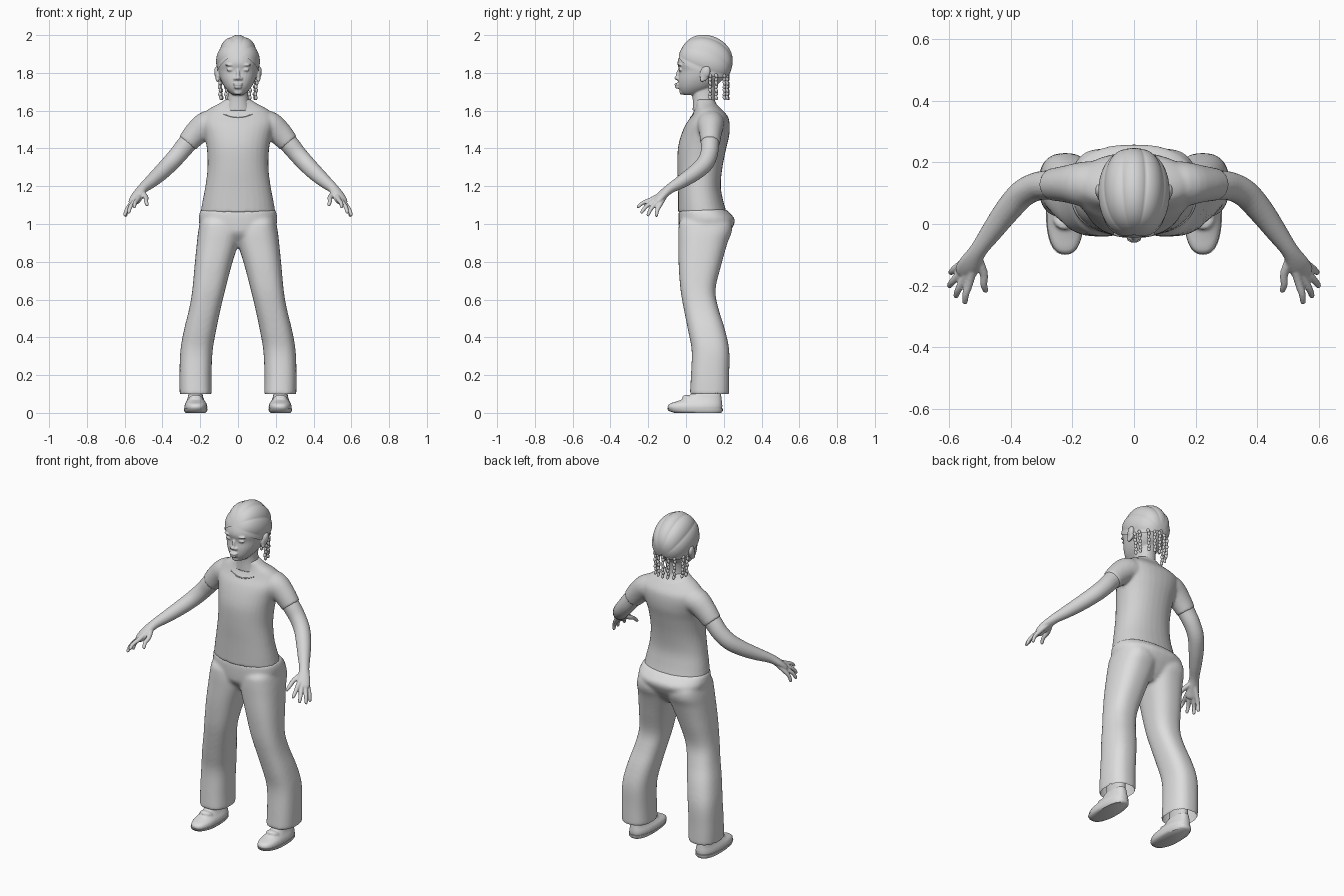
import bpy, bmesh, math
from mathutils import Vector, Matrix

if "Cube" in bpy.data.objects:
    bpy.data.objects.remove(bpy.data.objects["Cube"])


def mat(name, v):
    m = bpy.data.materials.new(name)
    m.diffuse_color = (v, v, v, 1)
    m.use_nodes = True
    m.node_tree.nodes["Principled BSDF"].inputs["Base Color"].default_value = m.diffuse_color
    return m


SKIN = mat("skin grey", 0.66)
SHIRT = mat("shirt grey", 0.64)
CLOTH = mat("trouser grey", 0.73)


def select(*obs):
    bpy.ops.object.select_all(action='DESELECT')
    for o in obs:
        o.select_set(True)
    bpy.context.view_layer.objects.active = obs[0]


def finish(name, bm, m, mirror=False, angle=50):
    if mirror:
        half = bm.verts[:] + bm.edges[:] + bm.faces[:]
        copy = bmesh.ops.duplicate(bm, geom=half)["geom"]
        for v in copy:
            if isinstance(v, bmesh.types.BMVert):
                v.co.x *= -1
    bmesh.ops.recalc_face_normals(bm, faces=bm.faces)
    me = bpy.data.meshes.new(name)
    bm.to_mesh(me)
    bm.free()
    me.materials.append(m)
    ob = bpy.data.objects.new(name, me)
    bpy.context.collection.objects.link(ob)
    select(ob)
    bpy.ops.object.shade_smooth_by_angle(angle=math.radians(angle))
    return ob


def fuse(name, obs, voxel, rounds):
    """Join closed parts into one blended surface."""
    select(*obs)
    bpy.ops.object.join()
    ob = bpy.context.object
    ob.name = name
    while len(ob.modifiers):
        ob.modifiers.remove(ob.modifiers[0])
    r = ob.modifiers.new("blend", 'REMESH')
    r.mode, r.voxel_size, r.use_smooth_shade = 'VOXEL', voxel, True
    s = ob.modifiers.new("soften", 'SMOOTH')
    s.factor, s.iterations = .5, rounds
    for mod in ("blend", "soften"):
        bpy.ops.object.modifier_apply(modifier=mod)
    return ob


def smooth_rows(rows, steps):
    """Catmull-Rom interpolation of rows of numbers."""
    out = []
    for i in range(len(rows) - 1):
        a, b, c, d = (rows[max(0, min(len(rows) - 1, i + k))] for k in (-1, 0, 1, 2))
        for s in range(steps):
            t = s / steps
            out.append([0.5 * (2 * q + (r - p) * t + (2 * p - 5 * q + 4 * r - w) * t * t
                               + (3 * q - p - 3 * r + w) * t ** 3)
                        for p, q, r, w in zip(a, b, c, d)])
    return out + [list(rows[-1])]


def skin_rings(rings):
    bm = bmesh.new()
    vs = [[bm.verts.new(p) for p in ring] for ring in rings]
    n = len(vs[0])
    for r, s in zip(vs, vs[1:]):
        for i in range(n):
            bm.faces.new((r[i], r[(i + 1) % n], s[(i + 1) % n], s[i]))
    bm.faces.new(vs[0])
    bm.faces.new(vs[-1])
    return bm


def loft(name, rows, m, n=32, e=2.2, steps=4, mirror=False):
    """Stack of superellipses; row = z, x min, x max, y front, y back."""
    rings = []
    for z, x0, x1, y0, y1 in smooth_rows(rows, steps):
        ring = []
        for i in range(n):
            c, s = math.cos(2 * math.pi * i / n), math.sin(2 * math.pi * i / n)
            c, s = (math.copysign(abs(k) ** (2 / e), k) for k in (c, s))
            ring.append(((x0 + x1) / 2 + (x1 - x0) / 2 * c, (y0 + y1) / 2 + (y1 - y0) / 2 * s, z))
        rings.append(ring)
    return finish(name, skin_rings(rings), m, mirror)


def centred(rows):
    return [(z, -w, w, a, b) for z, w, a, b in rows]


def tube(name, rows, m, n=16, steps=4, mirror=True):
    """Tube along a path; row = x, y, z, level radius, upright radius."""
    rows = smooth_rows(rows, steps)
    pts = [Vector(r[:3]) for r in rows]
    rings = []
    for i, r in enumerate(rows):
        d = (pts[min(i + 1, len(pts) - 1)] - pts[max(i - 1, 0)]).normalized()
        u = d.cross(Vector((0, 0, 1))).normalized()
        v = u.cross(d)
        rings.append([pts[i] + u * (r[3] * math.cos(a)) + v * (r[4] * math.sin(a))
                      for a in (2 * math.pi * k / n for k in range(n))])
    return finish(name, skin_rings(rings), m, mirror)


def blobs(name, items, m, seg=14):
    """Ellipsoids in one mesh; item = position, radii, tilt about x."""
    bm = bmesh.new()
    for p, r, tilt in items:
        bmesh.ops.create_uvsphere(
            bm, u_segments=seg, v_segments=max(6, seg * 2 // 3), radius=1,
            matrix=Matrix.Translation(p) @ Matrix.Rotation(tilt, 4, 'X') @ Matrix.Diagonal((*r, 1)))
    return finish(name, bm, m)


# Shirt body and sleeves
body = loft("shirt_body", centred([
    (1.062, .198, -.042, .215), (1.12, .188, -.042, .198), (1.2, .173, -.043, .184),
    (1.3, .161, -.046, .193), (1.4, .165, -.043, .213), (1.47, .178, -.026, .229),
    (1.53, .195, .000, .231), (1.57, .190, .028, .221), (1.605, .160, .045, .191),
    (1.635, .105, .050, .161), (1.66, .066, .046, .152)]), SHIRT)
sleeve = tube("sleeve", [(.08, .130, 1.525, .075, .075), (.16, .130, 1.527, .073, .073),
                         (.22, .130, 1.482, .060, .065), (.268, .128, 1.428, .052, .056)], SHIRT, n=24)
shirt = fuse("shirt", [body, sleeve], .008, 5)
# Skin inside the round neckline
shirt.data.materials.append(SKIN)
for f in shirt.data.polygons:
    c = f.center
    if c.z > (1.567 if c.y < .1 else 1.61) + 3 * c.x ** 2:
        f.material_index = 1
tube("neckline_seam", [(-.078, .041, 1.583, .002, .002), (-.04, .029, 1.570, .003, .003),
                       (0, .024, 1.565, .003, .003), (.04, .029, 1.570, .003, .003),
                       (.078, .041, 1.583, .002, .002)], SHIRT, n=6, mirror=False)

# Bare arms, fingers and thumb
arm = [tube("arm", [
    (.22, .130, 1.480, .050, .050), (.27, .127, 1.425, .048, .051),
    (.315, .122, 1.370, .046, .048), (.362, .098, 1.318, .045, .046),
    (.41, .045, 1.270, .042, .042), (.46, -.022, 1.225, .035, .035),
    (.505, -.085, 1.187, .028, .026), (.532, -.130, 1.150, .036, .022),
    (.55, -.160, 1.118, .034, .017), (.556, -.170, 1.108, .015, .008)], SKIN, n=20)]
for label, knuckle, tip in (("index", (.532, -.182, 1.130), (.550, -.260, 1.088)),
                            ("middle", (.550, -.176, 1.118), (.580, -.239, 1.058)),
                            ("ring", (.564, -.160, 1.109), (.602, -.204, 1.043)),
                            ("little", (.567, -.136, 1.106), (.597, -.159, 1.039)),
                            ("thumb", (.488, -.158, 1.142), (.480, -.222, 1.098))):
    k, t = Vector(knuckle), Vector(tip)
    w, h = Vector((.513, -.100, 1.172)), k.lerp(t, .55) + Vector((.004, -.003, .005))
    arm.append(tube(label + "_finger", [(*w, .016, .015), (*k, .014, .013), (*h, .0115, .0105),
                                        (*k.lerp(t, .92), .009, .009), (*t, .004, .004)],
                    SKIN, n=10, steps=3))
fuse("arms", arm, .004, 3)

# Trousers: hips and flared legs blended together, open at the hem
hips = loft("hips", centred([
    (.875, .035, .030, .165), (.91, .100, .000, .200), (.95, .165, -.032, .228),
    (.98, .195, -.038, .246), (1.02, .208, -.040, .260), (1.05, .206, -.040, .240),
    (1.078, .198, -.037, .212)]), CLOTH, e=2.4)
legs = loft("legs", [
    (.095, .138, .309, .020, .229), (.2, .140, .310, .026, .229), (.33, .134, .305, .030, .229),
    (.44, .115, .286, .010, .207), (.55, .092, .259, -.012, .173), (.65, .068, .242, -.029, .156),
    (.78, .034, .230, -.039, .186), (.9, -.002, .218, -.041, .220), (.96, -.008, .211, -.041, .243),
    (1.01, .010, .200, -.034, .238), (1.04, .040, .180, .000, .200)], CLOTH, e=2.5, mirror=True)
trousers = fuse("trousers", [hips, legs], .009, 10)
bm = bmesh.new()
bm.from_mesh(trousers.data)
bmesh.ops.delete(bm, geom=[f for f in bm.faces if f.calc_center_median().z < .115 and f.normal.z < -.6],
                 context='FACES')
bm.to_mesh(trousers.data)
bm.free()

# Shoes, soles and ankles
shoe = loft("shoe_upper", [
    (.012, .168, .280, -.088, .188), (.030, .162, .284, -.098, .192),
    (.048, .166, .280, -.088, .192), (.064, .176, .272, -.040, .190),
    (.082, .184, .266, .005, .188), (.105, .188, .262, .030, .184)], CLOTH, e=2.5, mirror=True)
tongue = blobs("shoe_tongue", [((s * .224, .018, .072), (.040, .040, .020), -.4) for s in (1, -1)], CLOTH)
fuse("shoes", [shoe, tongue], .006, 3)
loft("shoe_sole", [(.0, .172, .278, -.060, .186), (.010, .163, .285, -.092, .195),
                   (.022, .162, .286, -.100, .195)], CLOTH, e=2.5, mirror=True, steps=1)
loft("ankle", [(.09, .188, .262, .045, .178), (.3, .185, .265, .060, .185)], SKIN, mirror=True, steps=1)

# Neck and skull
neck = loft("neck", centred([(1.60, .072, .035, .167), (1.65, .058, .036, .154),
                             (1.70, .053, .032, .156), (1.76, .055, .030, .172)]), SKIN)
skull = loft("skull", centred([
    (1.682, .024, -.008, .050), (1.695, .044, -.027, .090), (1.725, .071, -.040, .150),
    (1.765, .092, -.042, .195), (1.81, .104, -.037, .222), (1.85, .108, -.045, .230),
    (1.89, .104, -.035, .228), (1.93, .090, -.012, .208), (1.965, .060, .030, .165),
    (1.98, .020, .070, .120)]), SKIN)

# Face and ears, blended into the head
bits = [((0, -.040, 1.792), (.010, .013, .034), -.2), ((0, -.047, 1.773), (.014, .015, .011), 0),
        ((0, -.046, 1.739), (.026, .016, .008), 0), ((0, -.044, 1.724), (.022, .015, .008), 0),
        ((0, -.022, 1.698), (.024, .012, .014), 0)]
for s in (1, -1):
    bits += [((s * .015, -.041, 1.769), (.010, .012, .008), 0),
             ((s * .041, -.029, 1.817), (.021, .010, .009), 0),
             ((s * .042, -.032, 1.842), (.028, .011, .007), 0),
             ((s * .108, .100, 1.795), (.013, .026, .042), -.25),
             ((s * .115, .108, 1.805), (.011, .022, .030), -.25),
             ((s * .109, .086, 1.765), (.010, .012, .014), 0)]
fuse("head", [skull, neck, blobs("face_and_ears", bits, SKIN)], .0045, 3)

# Plaited hair: tilted ridged shell with rows running front to back
tilt = Matrix.Translation((0, .098, 1.850)) @ Matrix.Rotation(-.38, 4, 'X')
NU, NV = 88, 28
bm = bmesh.new()
grid = []
for j in range(NV + 1):
    v = .02 + (math.pi - .04) * j / NV
    row = []
    for i in range(NU + 1):
        u = -.36 + (math.pi + .72) * i / NU
        r = .960 + .055 * abs(math.cos(4.5 * (u - math.pi / 2))) ** .7 * min(1, 2 * math.sin(v))
        row.append(bm.verts.new(tilt @ Vector((.115 * r * math.sin(v) ** .75 * math.cos(u),
                                               -.144 * math.cos(v),
                                               .148 * r * math.sin(v) ** .8 * math.sin(u)))))
    grid.append(row)
for a, b in zip(grid, grid[1:]):
    for i in range(NU):
        bm.faces.new((a[i], a[i + 1], b[i + 1], b[i]))
finish("plaited_hair", bm, SKIN, angle=80)

# Hanging braids made of knots
roots = [(0, .222)] + [(s * x, y) for s in (1, -1)
                       for x, y in ((.034, .218), (.066, .203), (.094, .160), (.100, .128))]
knots = []
for x, y in roots:
    for k in range(7):
        knots.append(((x * (1 - .012 * k) + .002 * (-1) ** k, y, 1.785 - .0195 * k),
                      (.009, .009, .0135), .35 * (-1) ** k))
blobs("braids", knots, SKIN, seg=9)
